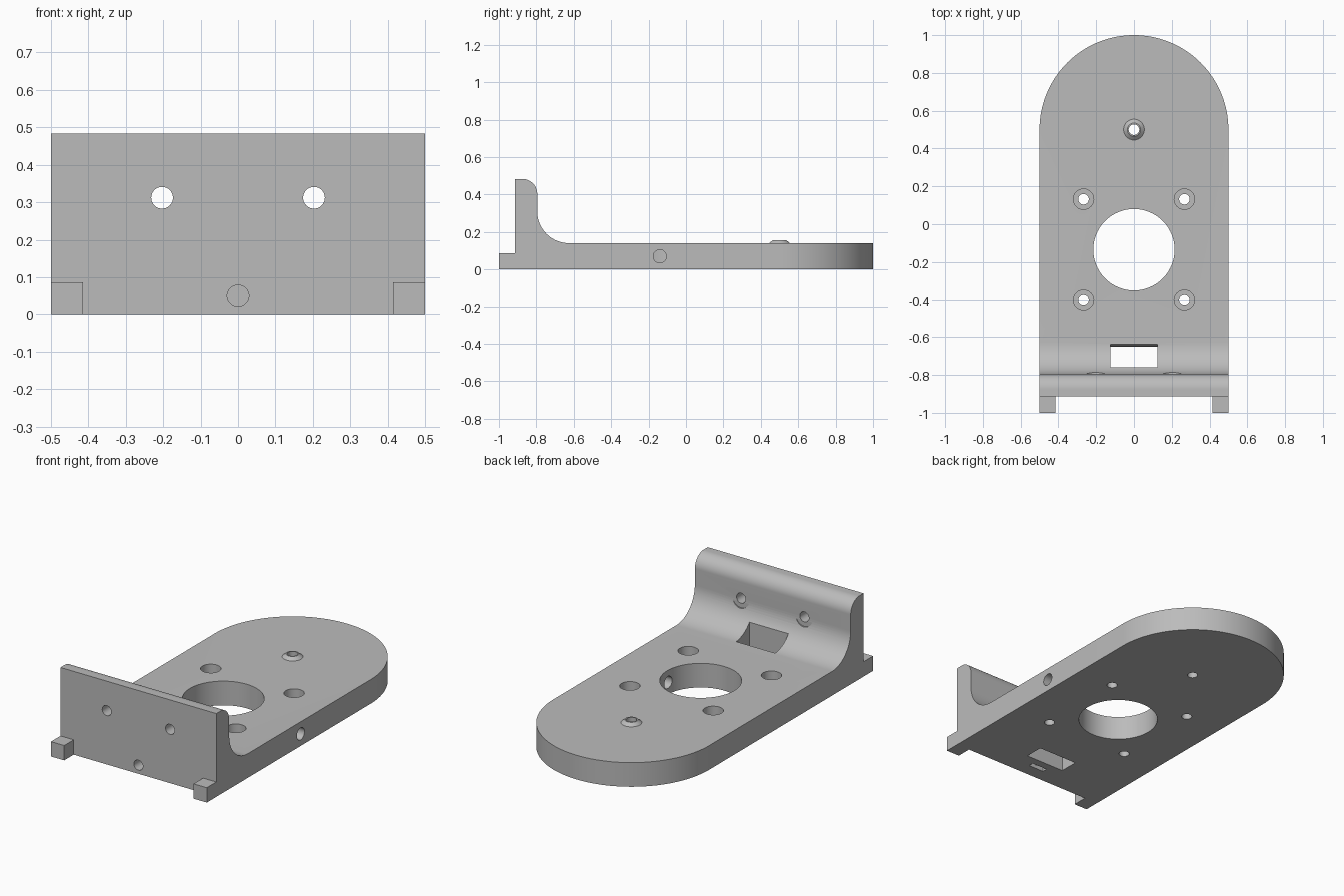
import bpy, bmesh
from math import sin, cos, pi, radians
from mathutils import Matrix, Vector

cube = bpy.data.objects.get("Cube")
if cube:
    bpy.data.objects.remove(cube, do_unlink=True)

GREY = (0.5, 0.5, 0.5, 1)
mat = bpy.data.materials.new("plain grey")
mat.use_nodes = True
mat.diffuse_color = GREY
mat.node_tree.nodes["Principled BSDF"].inputs["Base Color"].default_value = GREY

THICK, TOP, FRONT, BACK = 0.14, 0.483, -0.913, -0.795


def finish(name, bm):
    bmesh.ops.recalc_face_normals(bm, faces=bm.faces)
    mesh = bpy.data.meshes.new(name)
    bm.to_mesh(mesh)
    bm.free()
    mesh.materials.append(mat)
    ob = bpy.data.objects.new(name, mesh)
    bpy.context.collection.objects.link(ob)
    return ob


def prism(name, points, direction):
    """Extrude a closed outline along a direction."""
    bm = bmesh.new()
    face = bm.faces.new([bm.verts.new(p) for p in points])
    out = bmesh.ops.extrude_face_region(bm, geom=[face])
    verts = [g for g in out["geom"] if isinstance(g, bmesh.types.BMVert)]
    bmesh.ops.translate(bm, verts=verts, vec=direction)
    return finish(name, bm)


def rod(name, start, end, r1, r2=None, sides=48):
    a, b = Vector(start), Vector(end)
    turn = (b - a).to_track_quat("Z", "Y").to_matrix().to_4x4()
    bm = bmesh.new()
    bmesh.ops.create_cone(bm, cap_ends=True, segments=sides, radius1=r1,
                          radius2=r1 if r2 is None else r2, depth=(b - a).length,
                          matrix=Matrix.Translation((a + b) / 2) @ turn)
    return finish(name, bm)


def box(name, low, high):
    x, y, z = low
    X, Y, Z = high
    return prism(name, [(x, y, z), (X, y, z), (X, Y, z), (x, Y, z)], (0, 0, Z - z))


def arc(cy, cz, r, start, end, steps=20):
    angles = [radians(start + (end - start) * i / steps) for i in range(steps + 1)]
    return [(cy + r * cos(a), cz + r * sin(a)) for a in angles]


def combine(target, tool, operation="DIFFERENCE"):
    mod = target.modifiers.new(tool.name, "BOOLEAN")
    mod.operation, mod.solver, mod.object = operation, "EXACT", tool
    bpy.context.view_layer.update()
    result = bpy.data.meshes.new_from_object(
        target.evaluated_get(bpy.context.evaluated_depsgraph_get()))
    target.modifiers.clear()
    target.data = result
    bpy.data.objects.remove(tool, do_unlink=True)


# Side profile: foot step, upright wall with rounded top, fillet and base plate
side = [(-1, 0), (1.2, 0), (1.2, THICK)]
side += arc(BACK + 0.17, THICK + 0.17, 0.17, 270, 180)
side += arc(BACK - 0.08, TOP - 0.08, 0.08, 0, 90)
side += [(FRONT, TOP), (FRONT, 0.086), (-1, 0.086)]
bracket = prism("bracket", [(-0.7, y, z) for y, z in side], (1.4, 0, 0))

# Rounded plan outline
plan = arc(0, 0.5, 0.5, 0, 180, 64) + [(-0.5, -1.2), (0.5, -1.2)]
combine(bracket, prism("outline", [(x, y, -0.2) for x, y in plan], (0, 0, 1)), "INTERSECT")

# Leave only two corner feet in front of the wall
combine(bracket, box("feet_gap", (-0.415, -1.1, -0.1), (0.415, FRONT, 0.2)))

# Raised tapered boss with a through hole
combine(bracket, rod("boss", (0, 0.5, 0.13), (0, 0.5, 0.157), 0.0668, 0.035), "UNION")
combine(bracket, rod("boss_hole", (0, 0.5, -0.1), (0, 0.5, 0.3), 0.028))

# Large central opening
combine(bracket, rod("centre_hole", (0, -0.135, -0.1), (0, -0.135, 0.3), 0.215, sides=96))

# Counterbored mounting holes around the opening
for x in (-0.267, 0.267):
    for y in (-0.402, 0.132):
        combine(bracket, rod("mount_hole", (x, y, -0.1), (x, y, 0.3), 0.028))
        combine(bracket, rod("mount_recess", (x, y, 0.06), (x, y, 0.3), 0.054))

# Wall holes with recesses cut into the fillet
for x in (-0.203, 0.203):
    combine(bracket, rod("wall_hole", (x, -1.1, 0.312), (x, -0.5, 0.312), 0.029))
    combine(bracket, rod("wall_recess", (x, BACK + 0.001, 0.312), (x, -0.5, 0.312), 0.055))

# Rectangular window through the fillet, sloped at its rear edge
window = [(-0.76, -0.1), (-0.65, -0.1), (-0.65, 0.09), (-0.636, 0.15), (-0.636, 0.6), (-0.76, 0.6)]
combine(bracket, prism("window", [(-0.125, y, z) for y, z in window], (0.25, 0, 0)))

# Front screw hole and the nut slot below it
combine(bracket, rod("front_hole", (0, -1.1, 0.05), (0, -0.8, 0.05), 0.029))
combine(bracket, box("nut_slot", (-0.05, -0.835, -0.1), (0.05, -0.805, 0.1)))

# Side hole reaching the central opening
combine(bracket, rod("side_hole", (0.7, -0.14, 0.07), (0.1, -0.14, 0.07), 0.035))

bracket.data.materials.clear()
bracket.data.materials.append(mat)
bpy.ops.object.select_all(action="DESELECT")
bracket.select_set(True)
bpy.context.view_layer.objects.active = bracket
bpy.ops.object.shade_smooth_by_angle(angle=radians(30))
